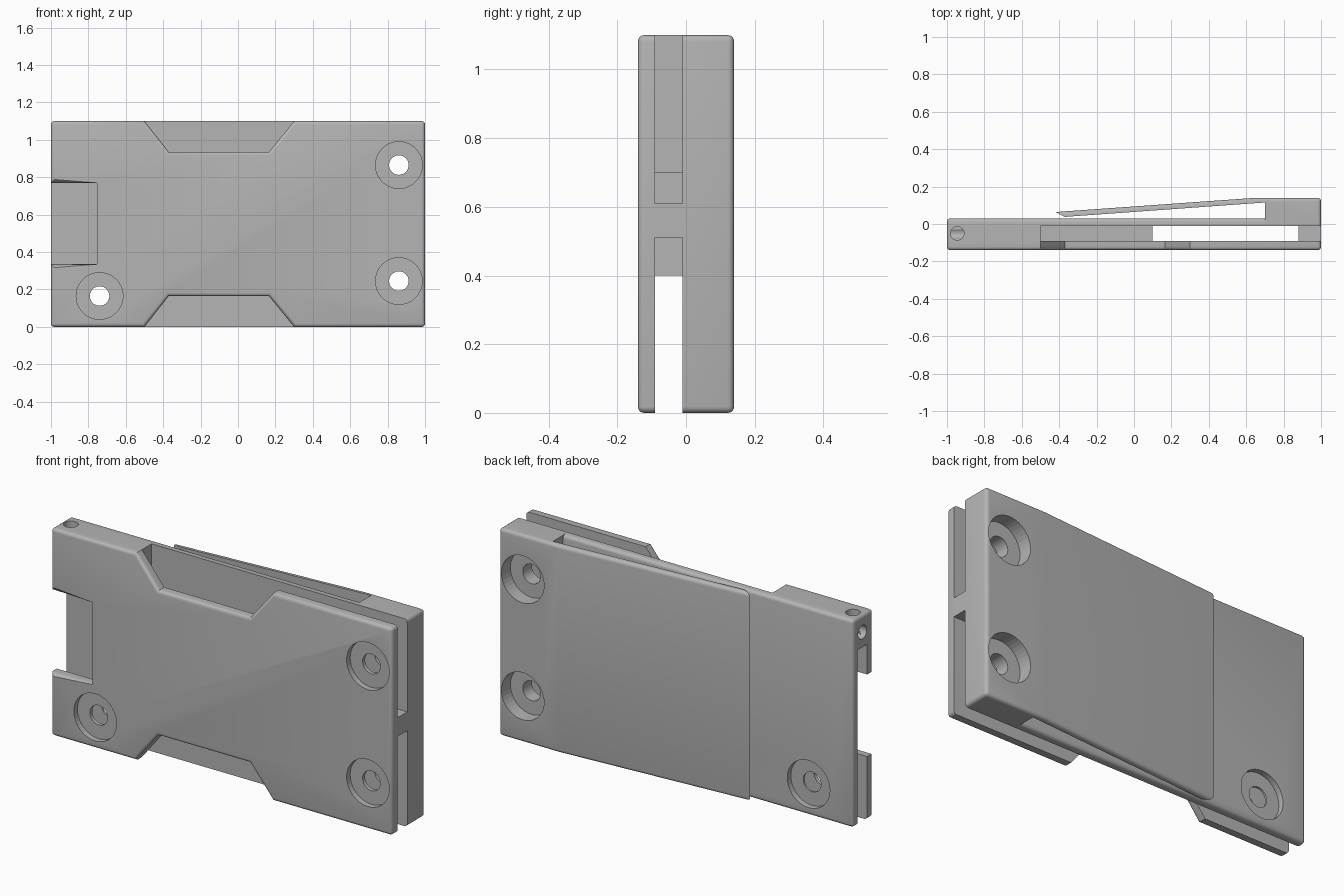
import bpy
import bmesh
import math
from mathutils import Matrix, Vector

cube = bpy.data.objects.get("Cube")
if cube:
    bpy.data.objects.remove(cube, do_unlink=True)

grey = bpy.data.materials.new("plain grey")
grey.use_nodes = True
colour = (0.46, 0.46, 0.46, 1)
grey.diffuse_color = colour
grey.node_tree.nodes["Principled BSDF"].inputs["Base Color"].default_value = colour

H = 1.1                      # overall height
FRONT, MID, BACK, TOP = -0.14, -0.09, -0.01, 0.03


def prism(name, points, start, depth, round_edge=None, radius=0.018):
    """Extrude a closed profile; round only the edges picked by a rule."""
    bm = bmesh.new()
    face = bm.faces.new([bm.verts.new(Vector(p) + start) for p in points])
    moved = bmesh.ops.extrude_face_region(bm, geom=[face])["geom"]
    bmesh.ops.translate(bm, vec=depth, verts=[g for g in moved if isinstance(g, bmesh.types.BMVert)])
    bmesh.ops.recalc_face_normals(bm, faces=bm.faces)
    if round_edge:
        edges = [e for e in bm.edges if e.calc_face_angle() > 0.4
                 and round_edge(e.verts[0].co, e.verts[1].co)]
        bmesh.ops.bevel(bm, geom=edges, offset=radius, segments=4, profile=0.5, affect="EDGES")
    mesh = bpy.data.meshes.new(name)
    bm.to_mesh(mesh)
    bm.free()
    mesh.materials.append(grey)
    obj = bpy.data.objects.new(name, mesh)
    bpy.context.collection.objects.link(obj)
    return obj


def plate(name, outline, y0, y1, rule=None):
    """Outline in x, z extruded along y."""
    return prism(name, [(x, 0, z) for x, z in outline], Vector((0, y0, 0)),
                 Vector((0, y1 - y0, 0)), rule)


def rect(x0, x1, z0, z1):
    return [(x0, z0), (x1, z0), (x1, z1), (x0, z1)]


def drill(obj, centre, radius, length, axis):
    """Cut a round hole centred on a point."""
    bm = bmesh.new()
    bmesh.ops.create_cone(bm, cap_ends=True, segments=40, radius1=radius, radius2=radius, depth=length)
    turn = {"X": Matrix.Rotation(math.pi / 2, 4, "Y"),
            "Y": Matrix.Rotation(math.pi / 2, 4, "X"), "Z": Matrix()}[axis]
    bm.transform(Matrix.Translation(centre) @ turn)
    mesh = bpy.data.meshes.new("hole_cutter")
    bm.to_mesh(mesh)
    bm.free()
    mesh.materials.append(grey)
    cutter = bpy.data.objects.new("hole_cutter", mesh)
    bpy.context.collection.objects.link(cutter)
    cutter.hide_render = True
    cutter.hide_viewport = True
    cutter.display_type = "WIRE"
    mod = obj.modifiers.new("hole", "BOOLEAN")
    mod.operation = "DIFFERENCE"
    mod.solver = "EXACT"
    mod.object = cutter


def screw_hole(obj, x, z, face_y, recess):
    drill(obj, (x, 0, z), 0.052, 1, "Y")
    drill(obj, (x, face_y, z), 0.125, 2 * recess, "Y")


# Front cover with trapezoid finger notches and an end cutout
lower = [(-1, 0), (-0.5, 0), (-0.37, 0.165), (0.165, 0.165), (0.3, 0), (1, 0)]
upper = [(x, H - z) for x, z in reversed(lower)]
cutout = [(-1, 0.77), (-0.755, 0.77), (-0.755, 0.335), (-1, 0.335)]


def cover_edges(a, b):
    inner_wall = abs(a.x + 0.755) < 0.01 or abs(b.x + 0.755) < 0.01
    if inner_wall and (abs(a.x - b.x) < 0.01):
        return False
    at_corner = abs(abs(a.x) - 1) < 0.01 and (a.z < 0.01 or a.z > H - 0.01)
    return max(a.y, b.y) < FRONT + 0.01 or (abs(a.y - b.y) > 0.01 and at_corner)


front_cover = plate("front_cover", lower + upper + cutout, FRONT, MID, cover_edges)

# Inner spacer: corner block and tongue
spacer = plate("spacer", [(-1, 0.93), (-0.755, 0.93), (-0.755, 0.4), (0.1, 0.4), (0.1, 0.7),
                          (-0.5, 0.7), (-0.5, H), (-1, H)], MID, BACK,
               lambda a, b: min(a.z, b.z) > H - 0.01 and max(a.x, b.x) < -0.99)

# Small web joining the layers at the clip end
plate("end_web", rect(0.88, 1, 0.51, 0.61), MID, BACK)

# Back plate
back_plate = plate("back_plate", rect(-1, 0.7, 0, H), BACK, TOP,
                   lambda a, b: min(a.x, b.x) < 0 and
                   (min(a.y, b.y) > TOP - 0.01 or (abs(a.y - b.y) > 0.01 and a.x < -0.9)))

# Thick clip base with a tapering spring arm
arm = [(1, BACK), (1, 0.14), (0.65, 0.14), (-0.42, 0.064), (-0.37, 0.038), (0.7, 0.115), (0.7, BACK)]


def clip_edges(a, b):
    def outer(v):
        return v.y > min(0.135, 0.055 + 0.07 * (v.x + 0.42))
    long_corner = abs(a.y - b.y) > 0.1 and min(a.x, b.x) > 0.99
    return long_corner or (outer(a) and outer(b) and max(a.x, b.x) > -0.4)


clip = prism("spring_clip", [(x, y, 0) for x, y in arm], Vector(), Vector((0, 0, H)), clip_edges)

# Countersunk screw holes
for z in (0.245, 0.865):
    screw_hole(front_cover, 0.86, z, FRONT, 0.03)
    screw_hole(clip, 0.86, z, 0.14, 0.075)
screw_hole(front_cover, -0.74, 0.165, FRONT, 0.03)
screw_hole(back_plate, -0.74, 0.165, TOP, 0.03)

# Cord holes meeting inside the corner block
drill(spacer, (-0.945, -0.05, 1.08), 0.036, 0.2, "Z")
drill(spacer, (-1, -0.05, 1.01), 0.036, 0.18, "X")

# Smooth shading with crisp edges
bpy.ops.object.select_all(action="DESELECT")
for obj in (front_cover, spacer, back_plate, clip):
    obj.select_set(True)
    bpy.context.view_layer.objects.active = obj
bpy.ops.object.shade_smooth_by_angle(angle=math.radians(35))
